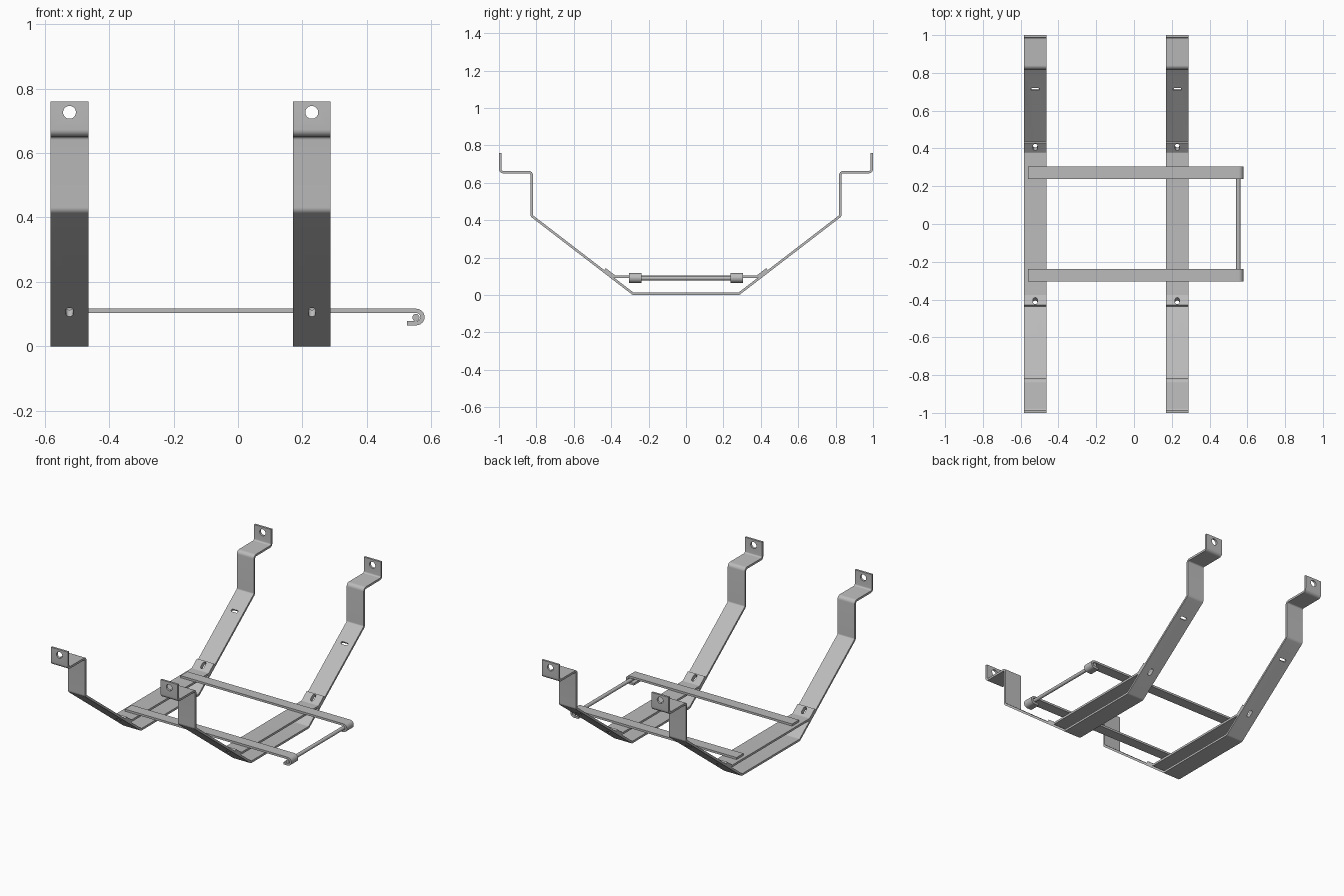
import bpy, bmesh, math
from mathutils import Vector, Matrix

cube = bpy.data.objects.get("Cube")
if cube:
    bpy.data.objects.remove(cube, do_unlink=True)

T = 0.013             # sheet thickness
STRAP_W = 0.117       # strap width
STRAP_X = {"right": -0.523, "left": 0.229}

steel = bpy.data.materials.new("steel grey")
steel.use_nodes = True
GREY = (0.5, 0.5, 0.5, 1)
steel.diffuse_color = GREY
steel.node_tree.nodes["Principled BSDF"].inputs["Base Color"].default_value = GREY


def make_object(name, bm):
    bmesh.ops.recalc_face_normals(bm, faces=bm.faces)
    mesh = bpy.data.meshes.new(name)
    bm.to_mesh(mesh)
    bm.free()
    obj = bpy.data.objects.new(name, mesh)
    mesh.materials.append(steel)
    bpy.context.collection.objects.link(obj)
    return obj


def select(obj):
    bpy.ops.object.select_all(action="DESELECT")
    obj.select_set(True)
    bpy.context.view_layer.objects.active = obj


def smooth(obj):
    select(obj)
    bpy.ops.object.shade_smooth_by_angle(angle=math.radians(32))


def fillet(points, radius, steps=6):
    """Round every inner corner of a 2D path."""
    pts = [Vector(p) for p in points]
    out = [pts[0]]
    for a, b, c in zip(pts, pts[1:], pts[2:]):
        u, v = (a - b).normalized(), (c - b).normalized()
        half = u.angle(v) / 2
        start = b + u * radius / math.tan(half)
        centre = b + (u + v).normalized() * radius / math.sin(half)
        sweep = math.pi - 2 * half
        if u.x * v.y - u.y * v.x > 0:
            sweep = -sweep
        for i in range(steps + 1):
            out.append(centre + Matrix.Rotation(sweep * i / steps, 2) @ (start - centre))
    return out + [pts[-1]]


def bent_sheet(name, points, radius, lo, hi, along):
    """Sheet metal following a path, extruded from lo to hi on the named axis."""
    path = fillet(points, radius)
    bm = bmesh.new()
    rings = []
    for i, p in enumerate(path):
        before = (p - path[i - 1]).normalized() if i else None
        after = (path[i + 1] - p).normalized() if i + 1 < len(path) else None
        before, after = before or after, after or before
        tangent = (before + after).normalized()
        normal = Vector((-tangent.y, tangent.x)) * T / 2 / tangent.dot(after)
        ring = []
        for q, w in ((p + normal, lo), (p + normal, hi), (p - normal, hi), (p - normal, lo)):
            co = (w, q.x, q.y) if along == "x" else (q.x, w, q.y)
            ring.append(bm.verts.new(co))
        rings.append(ring)
    for a, b in zip(rings, rings[1:]):
        for k in range(4):
            n = (k + 1) % 4
            bm.faces.new((a[k], a[n], b[n], b[k]))
    bm.faces.new(rings[0])
    bm.faces.new(rings[-1])
    return make_object(name, bm)


def drill(obj, centre, tilt, radius, stretch_x=0, stretch_y=0):
    """Cut a round hole or slot whose axis is z tilted about x."""
    bm = bmesh.new()
    n = 24
    outline = []
    for i in range(n):
        a = 2 * math.pi * (i + 0.5) / n
        c, s = math.cos(a), math.sin(a)
        outline.append(bm.verts.new((radius * c + math.copysign(stretch_x, c),
                                     radius * s + math.copysign(stretch_y, s), -0.04)))
    bmesh.ops.remove_doubles(bm, verts=bm.verts, dist=1e-6)
    face = bm.faces.new(list(bm.verts))
    top = bmesh.ops.extrude_face_region(bm, geom=[face])["geom"]
    bmesh.ops.translate(bm, vec=(0, 0, 0.08),
                        verts=[g for g in top if isinstance(g, bmesh.types.BMVert)])
    bm.transform(Matrix.Translation(centre) @ Matrix.Rotation(tilt, 4, "X"))
    cutter = make_object("hole_cutter", bm)
    cutter.hide_render = True
    mod = obj.modifiers.new("hole", "BOOLEAN")
    mod.operation = "DIFFERENCE"
    mod.solver = "EXACT"
    mod.object = cutter
    select(obj)
    bpy.ops.object.modifier_apply(modifier=mod.name)
    bpy.data.objects.remove(cutter, do_unlink=True)


def mirrored(half):
    """Complete a symmetric profile from its +y half."""
    return [(-y, z) for y, z in reversed(half)] + half


# Strap profile and the slope shared with the cross plates
LOW, HIGH = Vector((0.283, T / 2)), Vector((0.825, 0.423))
slope = (HIGH.y - LOW.y) / (HIGH.x - LOW.x)
angle = math.atan(slope)
strap_half = [tuple(LOW), tuple(HIGH), (0.825, 0.657), (0.9935, 0.657), (0.9935, 0.76)]


def slope_z(y, layer=0.0):
    return LOW.y + slope * (y - LOW.x) + layer * T / math.cos(angle)


PLATE_Z = 0.097
bend_y = LOW.x + (PLATE_Z - slope_z(LOW.x, 1)) / slope
plate_half = [(bend_y, PLATE_Z), (0.433, slope_z(0.433, 1))]

for side, x in STRAP_X.items():
    lo, hi = x - STRAP_W / 2, x + STRAP_W / 2
    strap = bent_sheet(side + "_hanger_strap", mirrored(strap_half), 0.016, lo, hi, "x")
    plate = bent_sheet(side + "_cross_plate", mirrored(plate_half), 0.012, lo, hi, "x")
    for s in (-1, 1):
        # Mounting hole in each end flange
        drill(strap, (x, s * 0.9935, 0.726), math.pi / 2, 0.02)
        # Bolt slot through strap and plate
        for part in (strap, plate):
            drill(part, (x, s * 0.415, slope_z(0.415, 0.5)), s * angle, 0.011, 0, 0.011)
    # Wide slot in the rear slope only
    drill(strap, (x, 0.717, slope_z(0.717)), angle, 0.008, 0.015, 0)
    smooth(strap)
    smooth(plate)

# Support rails with a curled hook at the left end
rail_path = [(-0.56, 0.11), (0.5725, 0.11), (0.5725, 0.0715), (0.524, 0.0715)]
for name, lo, hi in (("front_rail", -0.305, -0.238), ("rear_rail", 0.238, 0.305)):
    smooth(bent_sheet(name, rail_path, 0.0192, lo, hi, "y"))

# Round rod held by the hooks
bm = bmesh.new()
bmesh.ops.create_cone(bm, cap_ends=True, segments=24, radius1=0.011, radius2=0.011, depth=0.61)
bm.transform(Matrix.Translation((0.552, 0, 0.0895)) @ Matrix.Rotation(math.pi / 2, 4, "X"))
smooth(make_object("end_rod", bm))
